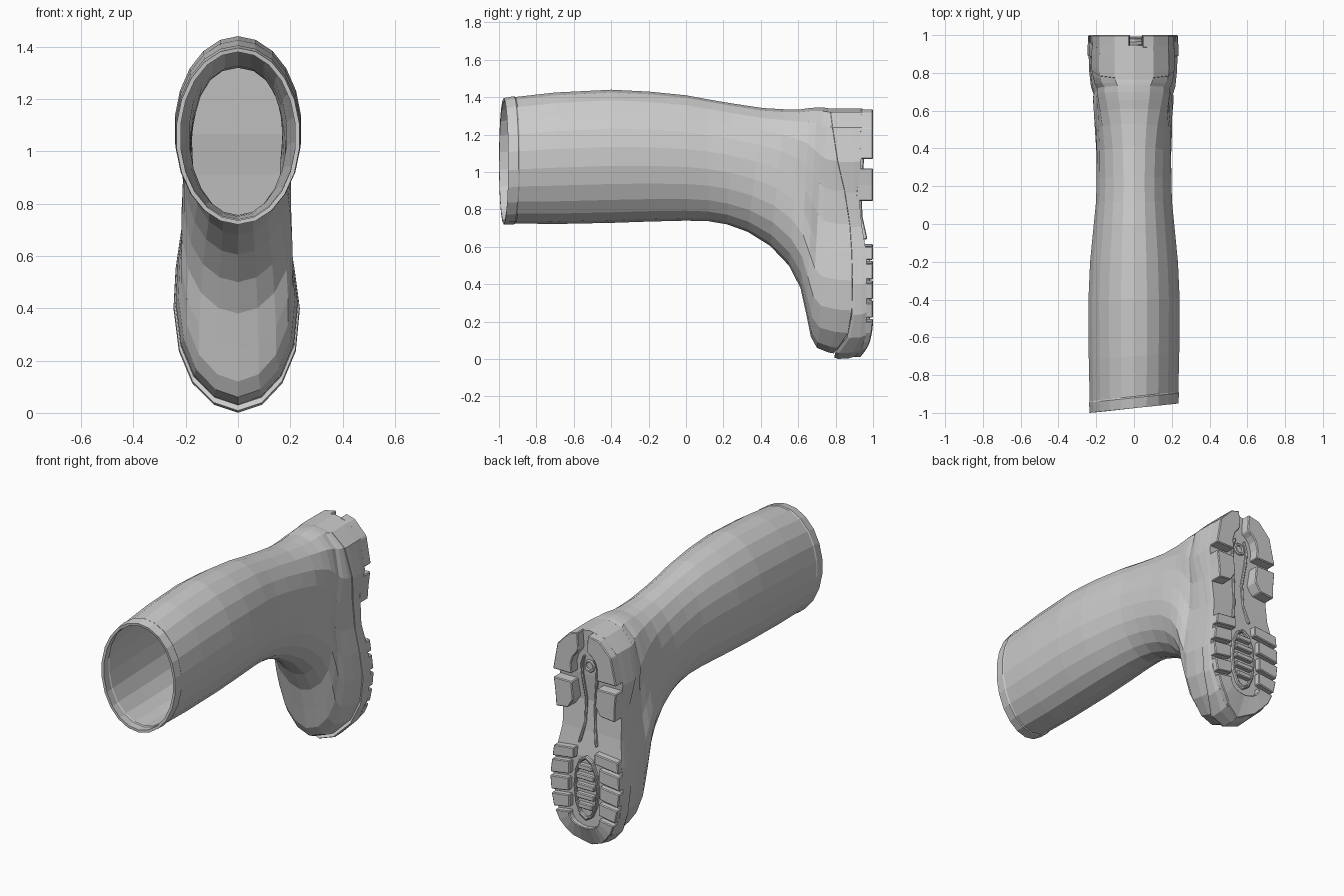
import bpy, bmesh
from math import sin, cos, pi

if "Cube" in bpy.data.objects:
    bpy.data.objects.remove(bpy.data.objects["Cube"])

# Foot outline seen from the sole (x, z): toe, inner side, heel, outer side
FOOT = [(0, .03), (.09, .06), (.165, .14), (.215, .26), (.23, .42), (.21, .57), (.185, .72),
        (.19, .9), (.212, 1.06), (.18, 1.24), (.10, 1.32), (0, 1.34), (-.10, 1.32),
        (-.18, 1.24), (-.22, 1.06), (-.205, .9), (-.21, .72), (-.232, .57), (-.24, .42),
        (-.22, .26), (-.17, .14), (-.09, .06)]
N = len(FOOT)
SEAM = [(.03, .79), (.12, .86), (.2, .885), (.5, .89), (.8, .87), (1.1, .80), (1.34, .77)]
BASE = [(0, .90), (.05, .945), (.12, .965), (.6, .965), (.83, .915), (1.0, .935), (1.34, .945)]
TREAD = [(0, .925), (.05, .965), (.1, .988), (.18, 1.0), (1.4, 1.0)]


def interp(table, v):
    if v <= table[0][0]:
        return table[0][1]
    for (a, p), (b, q) in zip(table, table[1:]):
        if v <= b:
            return p + (q - p) * (v - a) / (b - a)
    return table[-1][1]


def make(name, verts, faces, fix=True):
    me = bpy.data.meshes.new(name)
    me.from_pydata(verts, [], faces)
    if fix:
        bm = bmesh.new()
        bm.from_mesh(me)
        bmesh.ops.recalc_face_normals(bm, faces=bm.faces)
        bm.to_mesh(me)
        bm.free()
    ob = bpy.data.objects.new(name, me)
    bpy.context.collection.objects.link(ob)
    return ob


def loft(rings):
    verts = [p for r in rings for p in r]
    faces = [(r * N + k, (r + 1) * N + k, (r + 1) * N + (k + 1) % N, r * N + (k + 1) % N)
             for r in range(len(rings) - 1) for k in range(N)]
    return verts, faces


def cap(start):
    # closes a ring by joining its left and right halves
    i = lambda k: start + k % N
    return [(i(0), i(1), i(-1))] + [(i(k), i(k + 1), i(-k - 1), i(-k)) for k in range(1, N // 2 - 1)] \
        + [(i(N // 2 - 1), i(N // 2), i(N // 2 + 1))]


# Boot upper: straight shaft rings (y, low z, high z, half width)
rings = []
shaft = [(-.975, .72, 1.395, .237), (-.92, .72, 1.405, .241), (-.913, .725, 1.401, .237),
         (-.7, .722, 1.425, .242), (-.4, .728, 1.44, .244), (-.2, .735, 1.43, .235),
         (0, .74, 1.41, .215), (.12, .737, 1.388, .203)]
for y, lo, hi, w in shaft:
    slant = max(0, min(1, (-.3 - y) / .6)) * .105
    ring = []
    for k in range(N):
        a = 2 * pi * k / N
        x = w * sin(a)
        ring.append((x, y + slant * x, (lo + hi) / 2 - (hi - lo) / 2 * cos(a)))
    rings.append(ring)

# Instep and foot rings: front y z, back y z, width, blend to foot outline, blend to seam
bend = [(.22, .72, .25, 1.366, .20, 0, 0), (.33, .68, .41, 1.342, .20, .1, 0),
        (.45, .605, .53, 1.335, .207, .25, 0), (.55, .50, .61, 1.335, .212, .45, 0),
        (.612, .38, .66, 1.342, .215, .6, 0), (.643, .24, .70, 1.345, .215, .75, 0),
        (.657, .12, .73, 1.345, .21, .85, .05), (.68, .06, .745, 1.343, .22, .95, .15),
        (.73, .035, .758, 1.34, .228, 1, .5), (.79, .03, .77, 1.34, .23, 1, 1)]
for fy, fz, by, bz, w, b, s in bend:
    ring = []
    for k, (px, pz) in enumerate(FOOT):
        a = 2 * pi * k / N
        u = (1 - b) * (1 - cos(a)) / 2 + b * (pz - .03) / 1.31
        x = (1 - b) * w * sin(a) + b * px * w / .23
        z = fz + (bz - fz) * u
        y = fy + (by - fy) * u
        ring.append((x, y + s * (interp(SEAM, z) - y), z))
    rings.append(ring)
upper = make("boot_upper", *loft(rings), fix=False)
sol = upper.modifiers.new("wall", 'SOLIDIFY')
sol.thickness = .016
sol.offset = -1


# Sole body with a small lip at the seam
def grow(p, f):
    return p[0] * (1 + f), 1.34 - (1.34 - p[1]) * (1 + f * .8)


def sole_ring(f, t, off=0):
    out = []
    for p in FOOT:
        x, z = grow(p, f)
        out.append((x, interp(SEAM, z) * (1 - t) + interp(BASE, z) * t + off, z))
    return out


body = [sole_ring(-.03, 0), sole_ring(.02, 0, .002), sole_ring(.028, .2), sole_ring(.025, .7),
        sole_ring(.012, 1)]
v, f = loft(body)
make("sole_body", v, f + cap(0) + cap(N * (len(body) - 1)))

# Tread lugs: each is a strip between an outer and an inner line of (x, z) points
SOLE = [grow(p, .015) for p in FOOT]
SIDES = {1: [(z, x) for x, z in SOLE[:N // 2 + 1]],
         -1: [(z, x) for x, z in [SOLE[0]] + SOLE[:N // 2 - 1:-1]]}


def edge(z, side):
    return interp(SIDES[side], z)


def lug(name, outer, inner, height=None, closed=False):
    n = len(outer)
    verts = []
    for line in (outer, inner):
        for x, z in line:
            base = interp(BASE, z)
            verts += [(x, base - .012, z), (x, base + height if height else interp(TREAD, z), z)]
    faces = []
    for k in range(n if closed else n - 1):
        a, b = 2 * k, 2 * ((k + 1) % n)
        c, d = a + 2 * n, b + 2 * n
        faces += [(a, b, b + 1, a + 1), (c, c + 1, d + 1, d), (a + 1, b + 1, d + 1, c + 1), (a, c, d, b)]
    if not closed:
        e = 2 * n - 2
        faces += [(0, 1, 2 * n + 1, 2 * n), (e, e + 2 * n, e + 2 * n + 1, e + 1)]
    ob = make(name, verts, faces)
    bev = ob.modifiers.new("chamfer", 'BEVEL')
    bev.width = .005
    bev.segments = 1
    return ob


for s, tag in ((1, "inner"), (-1, "outer")):
    # forefoot bars, slightly slanted
    for i, (z0, z1, xi) in enumerate([(.22, .30, .10), (.32, .405, .105), (.425, .51, .10), (.53, .60, .07)]):
        lug(f"forefoot_lug_{tag}_{i + 1}", [(edge(z0, s), z0), (edge(z1, s), z1)],
            [(s * xi, z0 + .02), (s * xi, z1 + .015)])
    # front heel block
    zs = (.845, .93, 1.02)
    lug(f"heel_front_lug_{tag}", [(edge(z, s), z) for z in zs],
        [(s * .11, .855), (s * .075, .91), (s * .085, 1.02)])
    # rear heel block
    zs = (1.07, 1.16, 1.235, 1.29, 1.318)
    lug(f"heel_rear_lug_{tag}", [(edge(z, s), z) for z in zs] + [(s * .035 + .01, 1.335)],
        [(s * .085, 1.07), (s * .09, 1.13), (s * .075, 1.18), (s * .05, 1.21), (s * .03 + .01, 1.23),
         (s * .03 + .01, 1.26)])
    # shank rail
    rail = [(.065, .64), (.04, .76), (.038, .9), (.055, 1.04), (.06, 1.12), (.04, 1.18)]
    lug(f"shank_rail_{tag}", [(s * x, z) for x, z in rail], [(s * (x - .014), z) for x, z in rail], .014)

# Toe cap lug wrapping the tip
zs = (.2, .14, .09, .055, .03)
right = [(edge(z, 1), z) for z in zs]
left = [(edge(z, -1), z) for z in reversed(zs)]
inner = [(.10, .215), (.10, .19), (.085, .165), (.065, .15), (.035, .14)]
lug("toe_lug", right + [(0, .008)] + left, inner + [(0, .135)] + [(-x, z) for x, z in reversed(inner)])

# Forefoot centre pad: oval frame and cross bars
oval = [(cos(2 * pi * k / 12), sin(2 * pi * k / 12)) for k in range(12)]
lug("pad_frame", [(.085 * c, .375 + .2 * d) for c, d in oval],
    [(.07 * c, .375 + .18 * d) for c, d in oval], .02, closed=True)
for i in range(5):
    z = .25 + i * .06
    w = .05 if i in (0, 4) else .062
    lug(f"pad_bar_{i + 1}", [(-w, z), (w, z)], [(-w, z + .032), (w, z + .032)], .028)

# Round boss in the heel channel
bpy.ops.mesh.primitive_torus_add(major_radius=.03, minor_radius=.009, major_segments=16,
                                 minor_segments=6, location=(0, .944, 1.12), rotation=(pi / 2, 0, 0))
bpy.context.object.name = "heel_ring"
